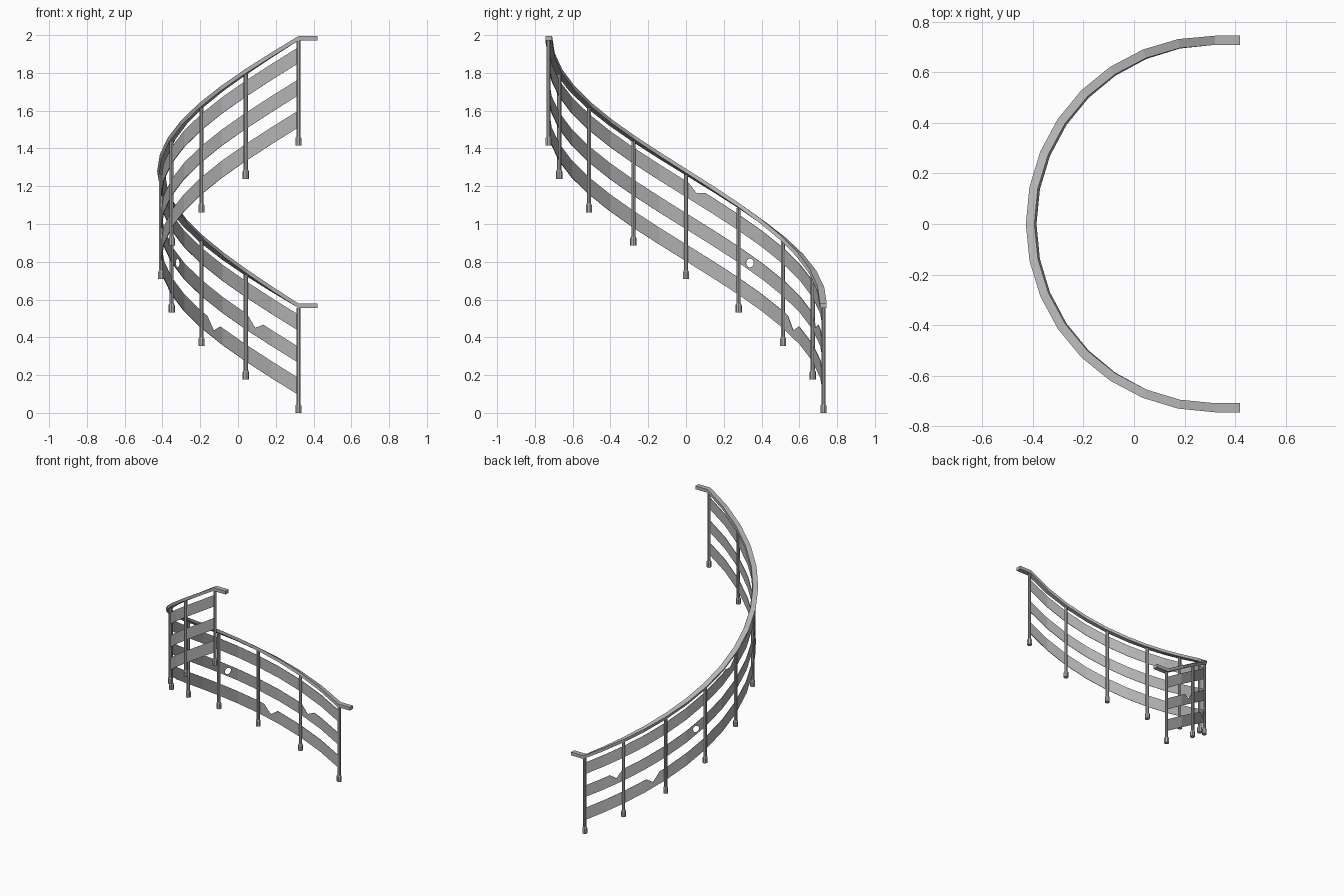
import bpy, bmesh, math
from mathutils import Vector, Matrix

cube = bpy.data.objects.get("Cube")
if cube:
    bpy.data.objects.remove(cube, do_unlink=True)

CX, R = 0.32, 0.727      # arc centre and radius
SPANS, STEP = 8, 0.177   # post gaps and climb per gap


def material(name, v):
    m = bpy.data.materials.new(name)
    m.use_nodes = True
    m.diffuse_color = (v, v, v, 1)
    m.node_tree.nodes["Principled BSDF"].inputs["Base Color"].default_value = (v, v, v, 1)
    return m


STEEL = material("grey steel", 0.45)


def out(k):
    """Outward direction at post position k, from the low end."""
    a = math.pi * k / SPANS
    return Vector((-math.sin(a), math.cos(a), 0))


def on_arc(k, h):
    """Point on the climbing arc, h above the base of the posts."""
    i = math.floor(k * 2) / 2
    f = (k - i) * 2
    p = out(i).lerp(out(i + 0.5), f) * R
    return p + Vector((CX, 0, STEP * k + h))


def make(name, bm):
    bmesh.ops.recalc_face_normals(bm, faces=bm.faces)
    me = bpy.data.meshes.new(name)
    bm.to_mesh(me)
    bm.free()
    ob = bpy.data.objects.new(name, me)
    bpy.context.collection.objects.link(ob)
    me.materials.append(STEEL)
    return ob


def sweep(name, rings):
    """Closed tube through equal-sized rings of points."""
    bm = bmesh.new()
    loops = [[bm.verts.new(p) for p in ring] for ring in rings]
    n = len(loops[0])
    for a, b in zip(loops, loops[1:]):
        for i in range(n):
            j = (i + 1) % n
            bm.faces.new((a[i], a[j], b[j], b[i]))
    bm.faces.new(loops[0])
    bm.faces.new(loops[-1])
    return make(name, bm)


# posts with a wider tapered foot
profile = [(0.017, 0), (0.017, 0.038), (0.0115, 0.048), (0.0115, 0.555)]
for k in range(SPANS + 1):
    base = on_arc(k, 0)
    rings = []
    for r, z in profile:
        corners = [Matrix.Rotation(math.pi * (i + 0.5) / 4, 3, "Z") @ out(k) for i in range(8)]
        rings.append([base + c * r + Vector((0, 0, z)) for c in corners])
    sweep(f"post_{k + 1}", rings)


# handrail: flat box section, banked inwards, with level end pieces
def rail_ring(p, side, roll):
    tilt = Vector((0, 0, 1)) * math.cos(roll) - side * math.sin(roll)
    across = side * math.cos(roll) + Vector((0, 0, 1)) * math.sin(roll)
    return [p + across * 0.018 * s + tilt * 0.012 * t
            for s, t in ((-1, -1), (1, -1), (1, 1), (-1, 1))]


rings = []
for i in range(SPANS * 2 + 1):
    k = i / 2
    roll = -0.38 * math.sin(math.pi * min(1, k / 7))
    rings.append(rail_ring(on_arc(k, 0.567), out(k), roll))
end = Vector((0.1, 0, 0))
rings.insert(0, [p + end for p in rings[0]])
rings.append([p + end for p in rings[-1]])
sweep("handrail", rings)

# three bands, each with a broken notch (position, half width, depth) in its top edge
bands = {
    "lower_band": (0.095, 0.185, (1.7, 0.16, 0.05)),
    "middle_band": (0.265, 0.35, (0.82, 0.16, 0.045)),
    "upper_band": (0.435, 0.52, (3.8, 0.16, 0.03)),
}
for name, (low, high, (nk, nw, depth)) in bands.items():
    ks = {i / 2 for i in range(SPANS * 2 + 1)} | {nk - nw, nk, nk + nw}
    rings = []
    for k in sorted(ks):
        dip = depth * max(0, 1 - abs(k - nk) / nw)
        t = out(k) * 0.002
        a, b = on_arc(k, low), on_arc(k, high - dip)
        rings.append([a - t, a + t, b + t, b - t])
    band = sweep(name, rings)

    # oval hole through the middle band
    if name == "middle_band":
        k = 2.76
        bm = bmesh.new()
        turn = out(k).to_track_quat("Z", "Y").to_matrix().to_4x4()
        bmesh.ops.create_cone(bm, cap_ends=True, segments=12, radius1=0.024, radius2=0.024,
                              depth=0.1, matrix=Matrix.Translation(on_arc(k, 0.305)) @ turn)
        cutter = make("hole_cutter", bm)
        cutter.hide_render = True
        mod = band.modifiers.new("hole", "BOOLEAN")
        mod.operation, mod.object, mod.solver = "DIFFERENCE", cutter, "EXACT"
        bpy.context.view_layer.objects.active = band
        bpy.ops.object.modifier_apply(modifier=mod.name)
        bpy.data.objects.remove(cutter, do_unlink=True)
